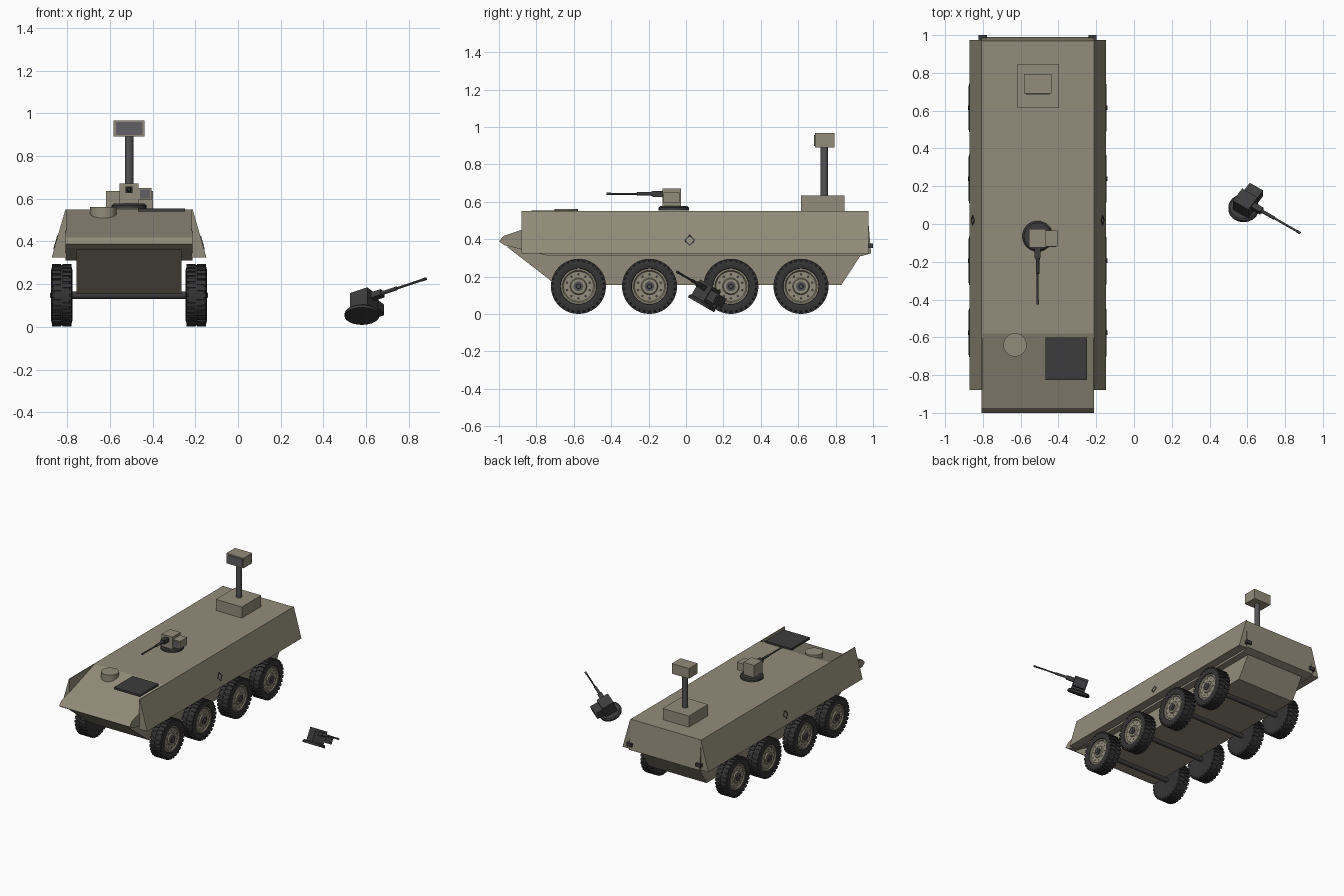
import bpy, bmesh, math
from mathutils import Matrix, Vector

if "Cube" in bpy.data.objects:
    bpy.data.objects.remove(bpy.data.objects["Cube"], do_unlink=True)


def material(name, rgb):
    m = bpy.data.materials.new(name)
    m.use_nodes = True
    m.diffuse_color = (*rgb, 1)
    m.node_tree.nodes["Principled BSDF"].inputs["Base Color"].default_value = (*rgb, 1)
    return m


TAN = material("khaki paint", (0.29, 0.265, 0.195))
RUBBER = material("tyre rubber", (0.035, 0.035, 0.035))
DARK = material("charcoal metal", (0.045, 0.045, 0.047))
STEEL = material("grey steel", (0.085, 0.085, 0.09))
GLASS = material("sensor glass", (0.12, 0.115, 0.13))

CX = -0.51                                  # vehicle centre line
VEHICLE = Matrix.Translation((CX, 0, 0))


def finish(name, bm, mat, matrix=VEHICLE, smooth=False):
    bmesh.ops.recalc_face_normals(bm, faces=bm.faces)
    me = bpy.data.meshes.new(name)
    bm.to_mesh(me)
    bm.free()
    me.materials.append(mat)
    ob = bpy.data.objects.new(name, me)
    ob.matrix_world = matrix
    bpy.context.collection.objects.link(ob)
    if smooth:
        bpy.ops.object.select_all(action="DESELECT")
        ob.select_set(True)
        bpy.context.view_layer.objects.active = ob
        bpy.ops.object.shade_smooth_by_angle(angle=math.radians(32))
    return ob


def add_box(bm, lo, hi, turn=Matrix()):
    lo, hi = Vector(lo), Vector(hi)
    bmesh.ops.create_cube(bm, size=1, matrix=turn @ Matrix.Translation((lo + hi) / 2)
                          @ Matrix.Diagonal((*(hi - lo), 1)))


def box(name, lo, hi, mat, matrix=VEHICLE):
    bm = bmesh.new()
    add_box(bm, lo, hi)
    return finish(name, bm, mat, matrix)


def prism(name, pts, a, b, place, mat):
    """Extrude a flat outline from a to b; place maps (u, v, depth) to xyz."""
    bm = bmesh.new()
    ends = [[bm.verts.new(place(u, v, d)) for u, v in pts] for d in (a, b)]
    bm.faces.new(ends[0])
    bm.faces.new(ends[1])
    for i in range(len(pts)):
        j = (i + 1) % len(pts)
        bm.faces.new((ends[0][i], ends[0][j], ends[1][j], ends[1][i]))
    return finish(name, bm, mat)


def lathe(name, pts, mat, matrix, segs=32):
    """Revolve (radius, height) points around local z, capping both ends."""
    bm = bmesh.new()
    rings = [[bm.verts.new((r * math.cos(math.tau * k / segs), r * math.sin(math.tau * k / segs), h))
              for k in range(segs)] for r, h in pts]
    for a, b in zip(rings, rings[1:]):
        for k in range(segs):
            n = (k + 1) % segs
            bm.faces.new((a[k], a[n], b[n], b[k]))
    bm.faces.new(rings[0])
    bm.faces.new(rings[-1])
    return finish(name, bm, mat, matrix, True)


# Hull: roof with sloping nose, narrower belly, flared side plates
side_on = lambda u, v, d: (d, u, v)
prism("upper_hull", [(-1, 0.388), (-0.975, 0.418), (-0.58, 0.55), (0.97, 0.55), (0.99, 0.325),
                     (0.94, 0.31), (-0.73, 0.31), (-0.97, 0.368)], -0.297, 0.297, side_on, TAN)
prism("lower_hull", [(-0.96, 0.362), (-0.725, 0.18), (-0.69, 0.155), (0.83, 0.155), (0.935, 0.315)],
      -0.245, 0.245, side_on, TAN)
for s, side in ((1, "left"), (-1, "right")):
    prism(side + "_side_plate", [(0.292, 0.55), (0.298, 0.55), (0.362, 0.325), (0.292, 0.325)],
          -0.88, 0.975, lambda u, v, d: (s * u, d, v), TAN)
    box(side + "_tail_light", (s * 0.29 - 0.022, 0.975, 0.353), (s * 0.29 + 0.022, 1, 0.378), DARK)

    # Diamond outline lying on the sloped plate
    bm = bmesh.new()
    loops = []
    for r in (0.032, 0.024):
        loops.append([])
        for k in range(4):
            z = 0.395 + r * math.sin(k * math.pi / 2)
            x = 0.3 + (0.55 - z) * 0.064 / 0.225
            loops[-1].append(bm.verts.new((s * x, 0.02 + 0.9 * r * math.cos(k * math.pi / 2), z)))
    for k in range(4):
        n = (k + 1) % 4
        f = bm.faces.new((loops[0][k], loops[0][n], loops[1][n], loops[1][k]))
    solid = finish(side + "_diamond_mark", bm, DARK).modifiers.new("thickness", "SOLIDIFY")
    solid.thickness = 0.003
    solid.offset = 0

# Roof hatches
box("square_hatch", (0.042, -0.825, 0.54), (0.262, -0.6, 0.555), DARK)
lathe("round_hatch", [(0.062, 0.5), (0.062, 0.562)], TAN, Matrix.Translation((-0.63, -0.64, 0)))

# Wheels and axles
WHEEL_Z = 0.148
for i, y in enumerate((-0.575, -0.195, 0.24, 0.615), 1):
    lathe(f"axle_{i}", [(0.018, -0.3), (0.018, 0.3)], DARK,
          Matrix.Translation((CX, y, WHEEL_Z)) @ Matrix.Rotation(math.pi / 2, 4, "Y"), 16)
    for s, side in ((1, "left"), (-1, "right")):
        tag = f"{side}_{i}"
        m = Matrix.Translation((CX + s * 0.315, y, WHEEL_Z)) @ Matrix.Rotation(s * math.pi / 2, 4, "Y")
        lathe("tyre_" + tag, [(0.09, -0.042), (0.118, -0.05), (0.133, -0.046), (0.141, -0.036),
                              (0.141, 0.036), (0.133, 0.046), (0.118, 0.05), (0.097, 0.044),
                              (0.094, 0.03)], RUBBER, m, 40)
        bm = bmesh.new()
        for k in range(30):
            for lo, hi, shift in ((-0.046, -0.004, 0), (0.004, 0.046, 0.5)):
                turn = Matrix.Rotation(math.tau * (k + shift) / 30, 4, "Z")
                add_box(bm, (0.13, -0.0095, lo), (0.147, 0.0095, hi), turn)
        finish("tread_" + tag, bm, RUBBER, m)
        lathe("rim_" + tag, [(0.095, 0.025), (0.095, 0.041), (0.086, 0.041), (0.08, 0.034),
                             (0.045, 0.034), (0.04, 0.042), (0.032, 0.042)], TAN, m)
        lathe("hub_" + tag, [(0.026, 0.03), (0.026, 0.05), (0.013, 0.05), (0.011, 0.055)], STEEL, m, 20)
        bm = bmesh.new()
        for k in range(10):
            bmesh.ops.create_circle(bm, cap_ends=True, segments=8, radius=0.007, matrix=Matrix.Rotation(
                math.tau * k / 10, 4, "Z") @ Matrix.Translation((0.064, 0, 0.036)))
        finish("rim_holes_" + tag, bm, DARK, m)


# Gun station, with its ring base at the local origin
def gun_station(prefix, m, paint, lens):
    lathe(prefix + "ring", [(0.081, 0), (0.081, 0.014), (0.072, 0.022)], DARK, m)
    box(prefix + "housing", (-0.045, -0.06, 0.02), (0.045, 0.038, 0.115), paint, m)
    box(prefix + "sight_box", (0.045, -0.055, 0.038), (0.105, 0.03, 0.096), paint, m)
    box(prefix + "sight_lens", (0.052, -0.058, 0.046), (0.098, -0.05, 0.088), lens, m)
    box(prefix + "gun_mount", (-0.016, -0.115, 0.072), (0.016, -0.055, 0.102), DARK, m)
    lathe(prefix + "barrel", [(0.012, 0.05), (0.012, 0.12), (0.009, 0.125), (0.009, 0.195), (0.0055, 0.2),
                              (0.0055, 0.335), (0.007, 0.338), (0.007, 0.36)], DARK,
          m @ Matrix.Translation((0, 0, 0.088)) @ Matrix.Rotation(math.pi / 2, 4, "X"), 14)


gun_station("roof_gun_", Matrix.Translation((CX, -0.065, 0.555)), TAN, GLASS)

# Detached gun station lying tilted beside the vehicle
up = Vector((0, 0.5, 0.866)).normalized()
aim = Vector((0.831, -0.474, 0.28))
aim = (aim - up * aim.dot(up)).normalized()
across = (-aim).cross(up)
tilt = Matrix((across, -aim, up)).transposed().to_4x4()
gun_station("loose_gun_", Matrix.Translation((0.58, 0.08, 0.05)) @ tilt, DARK, DARK)

# Sensor mast
box("mast_base", (-0.108, 0.615, 0.545), (0.112, 0.848, 0.635), TAN)
lathe("mast_pole", [(0.02, 0.63), (0.02, 0.9)], STEEL, Matrix.Translation((CX, 0.74, 0)), 20)
box("mast_head", (-0.072, 0.69, 0.89), (0.073, 0.795, 0.967), TAN)
box("mast_window", (-0.062, 0.685, 0.899), (0.063, 0.692, 0.958), GLASS)
